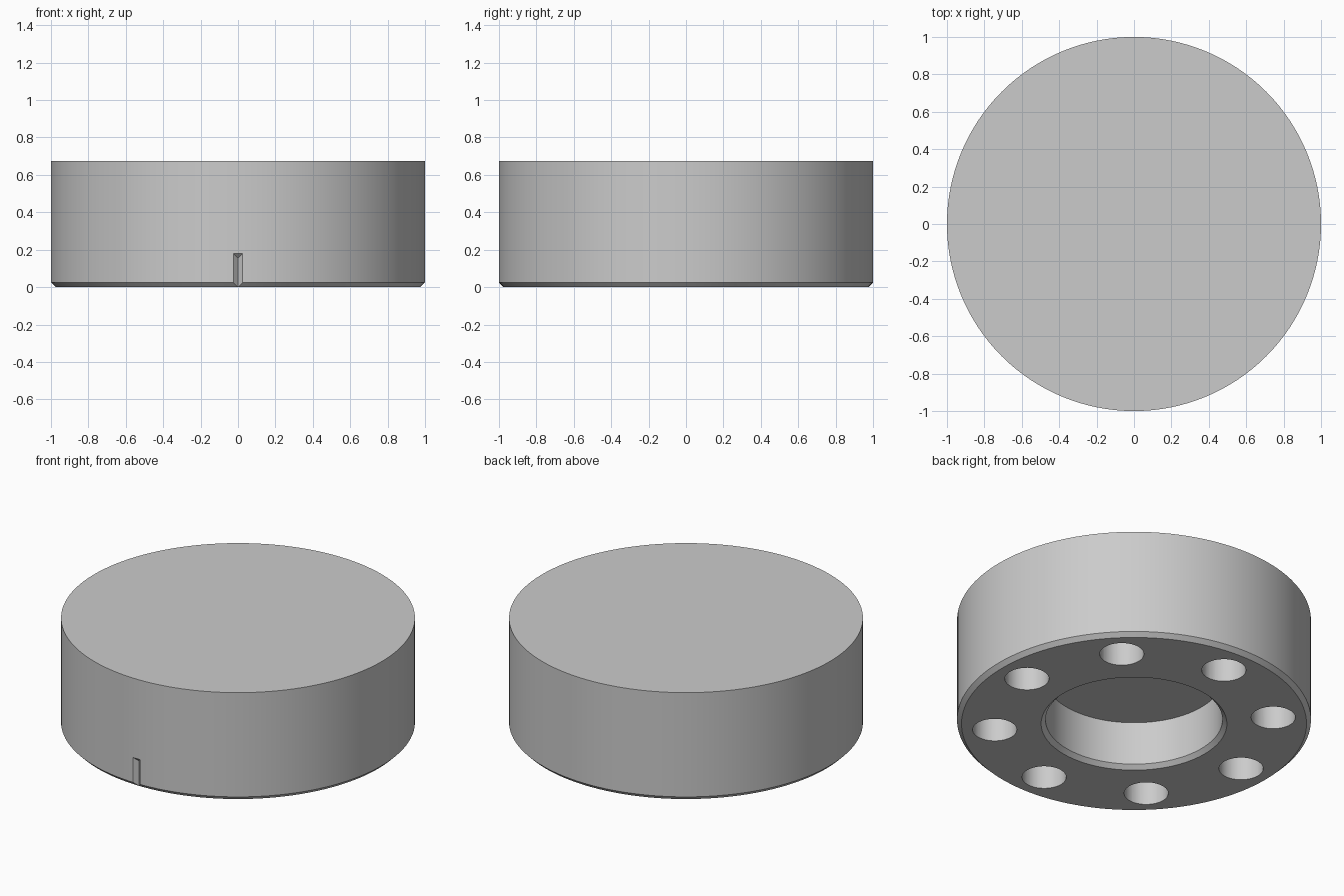
import bpy, bmesh, math
from mathutils import Matrix, Vector

if "Cube" in bpy.data.objects:
    bpy.data.objects.remove(bpy.data.objects["Cube"], do_unlink=True)

HEIGHT = 0.675
CHAMFER = 0.025
BORE_RADIUS = 0.5
BORE_DEPTH = 0.295
HOLE_RADIUS = 0.125
HOLE_CIRCLE = 0.79
HOLE_DEPTH = 0.3
HOLE_COUNT = 8
GROOVE_TOP = 0.18

grey = bpy.data.materials.new("plain grey")
grey.use_nodes = True
colour = (0.6, 0.6, 0.6, 1)
grey.diffuse_color = colour
grey.node_tree.nodes["Principled BSDF"].inputs["Base Color"].default_value = colour


def make_object(name, bm):
    bmesh.ops.recalc_face_normals(bm, faces=bm.faces)
    mesh = bpy.data.meshes.new(name)
    bm.to_mesh(mesh)
    bm.free()
    mesh.materials.append(grey)
    obj = bpy.data.objects.new(name, mesh)
    bpy.context.collection.objects.link(obj)
    return obj


def add_prism(bm, sides, radius, bottom, top, x, y):
    place = Matrix.Translation((x, y, (bottom + top) / 2))
    return bmesh.ops.create_cone(bm, cap_ends=True, segments=sides, radius1=radius,
                                 radius2=radius, depth=top - bottom, matrix=place)["verts"]


# Round body: a lathed profile with a chamfered rim and a blind central bore
profile = [(0, BORE_DEPTH), (BORE_RADIUS, BORE_DEPTH), (BORE_RADIUS, CHAMFER),
           (BORE_RADIUS + CHAMFER, 0), (1 - CHAMFER, 0), (1, CHAMFER),
           (1, HEIGHT), (0, HEIGHT)]
bm = bmesh.new()
points = [bm.verts.new((r, 0, z)) for r, z in profile]
edges = [bm.edges.new(pair) for pair in zip(points, points[1:])]
bmesh.ops.spin(bm, geom=points + edges, cent=(0, 0, 0), axis=(0, 0, 1),
               angle=math.tau, steps=128, use_merge=True)
bmesh.ops.remove_doubles(bm, verts=bm.verts, dist=0.0001)
# Turn the triangle fans on the flat ends into single faces
flat = [e for e in bm.edges if any(Vector(v.co.xy).length < 0.001 for v in e.verts)]
bmesh.ops.dissolve_edges(bm, edges=flat, use_verts=True)
body = make_object("round_body", bm)

# Ring of blind holes in the underside
bm = bmesh.new()
for i in range(HOLE_COUNT):
    a = math.tau * i / HOLE_COUNT
    add_prism(bm, 48, HOLE_RADIUS, -0.1, HOLE_DEPTH,
              HOLE_CIRCLE * math.cos(a), HOLE_CIRCLE * math.sin(a))

# V-shaped index groove at the front, with a sloping upper end
for v in add_prism(bm, 4, CHAMFER, -0.1, GROOVE_TOP, 0, -1):
    if v.co.z > 0:
        v.co.z -= v.co.y + 1
cutter = make_object("hole_and_groove_cutter", bm)
cutter.hide_render = True

# Cut the body, then remove the helper
cut = body.modifiers.new("cut", "BOOLEAN")
cut.operation = "DIFFERENCE"
cut.solver = "EXACT"
cut.object = cutter
bpy.ops.object.select_all(action="DESELECT")
bpy.context.view_layer.objects.active = body
body.select_set(True)
bpy.ops.object.modifier_apply(modifier=cut.name)
bpy.data.objects.remove(cutter, do_unlink=True)
bpy.ops.object.shade_smooth_by_angle(angle=math.radians(30))
